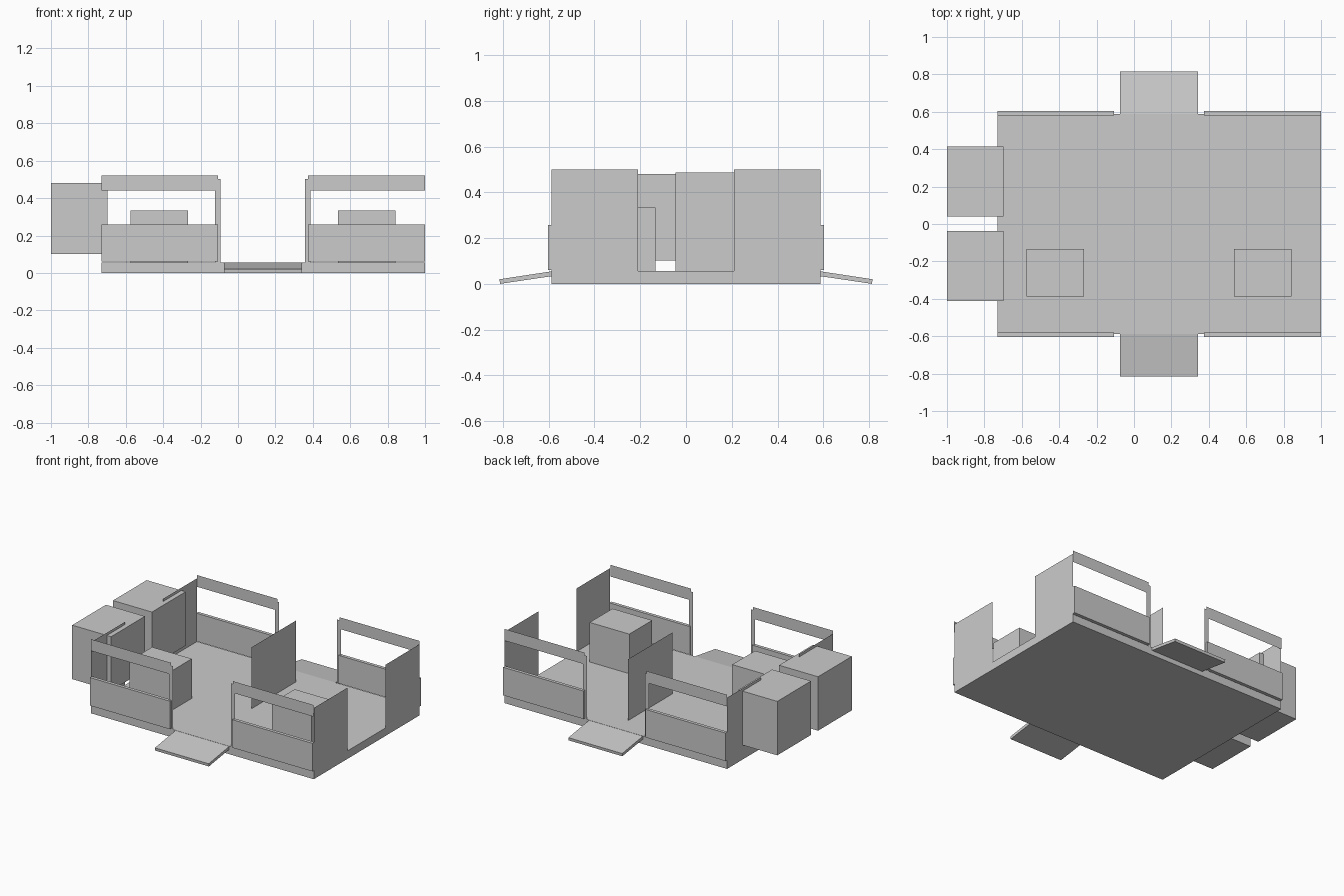
import bpy
import bmesh
from mathutils import Vector

cube = bpy.data.objects.get("Cube")
if cube:
    bpy.data.objects.remove(cube, do_unlink=True)

GREY = (0.6, 0.6, 0.6, 1.0)
grey = bpy.data.materials.new("light_grey")
grey.use_nodes = True
grey.diffuse_color = GREY
grey.node_tree.nodes["Principled BSDF"].inputs["Base Color"].default_value = GREY

FLOOR = 0.056
LEFT, RIGHT = -0.73, 1.0
SIDE = 0.587
WALL_TOP = 0.5


def finish(name, bm):
    mesh = bpy.data.meshes.new(name)
    bm.to_mesh(mesh)
    bm.free()
    mesh.materials.append(grey)
    obj = bpy.data.objects.new(name, mesh)
    bpy.context.collection.objects.link(obj)
    return obj


def box(name, x, y, z):
    """Block spanning the given (low, high) ranges."""
    bm = bmesh.new()
    bmesh.ops.create_cube(bm, size=1)
    for v in bm.verts:
        v.co = Vector([r[0] if c < 0 else r[1] for c, r in zip(v.co, (x, y, z))])
    return finish(name, bm)


def sheet(name, corners):
    """Single flat face, for panels without thickness."""
    bm = bmesh.new()
    bm.faces.new([bm.verts.new(c) for c in corners])
    return finish(name, bm)


def sheet_across(name, x, y, z):
    return sheet(name, [(x, y[0], z[0]), (x, y[1], z[0]), (x, y[1], z[1]), (x, y[0], z[1])])


def sheet_along(name, x, y, z):
    return sheet(name, [(x[0], y, z[0]), (x[1], y, z[0]), (x[1], y, z[1]), (x[0], y, z[1])])


def ramp(name, x, side):
    """Sloping slab running from the floor edge down to the ground."""
    profile = [(SIDE - 0.004, 0.034), (0.813, 0.0), (0.815, 0.02), (SIDE - 0.002, 0.055)]
    bm = bmesh.new()
    face = bm.faces.new([bm.verts.new((x[0], side * y, z)) for y, z in profile])
    out = bmesh.ops.extrude_face_region(bm, geom=[face])
    moved = [g for g in out["geom"] if isinstance(g, bmesh.types.BMVert)]
    bmesh.ops.translate(bm, verts=moved, vec=(x[1] - x[0], 0, 0))
    bmesh.ops.recalc_face_normals(bm, faces=bm.faces)
    return finish(name, bm)


# Floor slab
box("floor", (LEFT, RIGHT), (-SIDE, SIDE), (0, FLOOR))

# Long sides: low panel, top rail, door post and ramp
for side, where in ((-1, "front"), (1, "back")):
    y = sorted((side * 0.58, side * 0.603))
    for end, span, post in (
        ("right", (LEFT, -0.107), (-0.124, -0.093)),
        ("left", (0.375, RIGHT), (0.358, 0.388)),
    ):
        tag = f"{where}_{end}"
        box(f"{tag}_low_panel", span, y, (0.061, 0.258))
        sheet_along(f"{tag}_top_rail", span, side * 0.589, (0.44, 0.522))
        sheet_along(f"{tag}_door_post", post, side * 0.588, (FLOOR, 0.502))
    ramp(f"{where}_ramp", (-0.075, 0.343), side)

    # End walls beside the open middle
    for end, x in (("right", LEFT), ("left", RIGHT)):
        edge = sorted((side * 0.21, side * SIDE))
        sheet_across(f"{where}_{end}_end_wall", x, edge, (FLOOR, WALL_TOP))

# Free-standing partition in the middle
sheet_across("partition", 0.135, (-0.045, 0.45), (FLOOR, 0.487))

# Cabinets hanging off the end
for where, y in (("front", (-0.413, -0.038)), ("back", (0.04, 0.415))):
    box(f"{where}_cabinet", (-1.0, -0.697), y, (0.102, 0.481))

# Low blocks on the floor
for end, x in (("right", (-0.574, -0.266)), ("left", (0.534, 0.842))):
    box(f"{end}_floor_block", x, (-0.387, -0.133), (FLOOR, 0.334))
